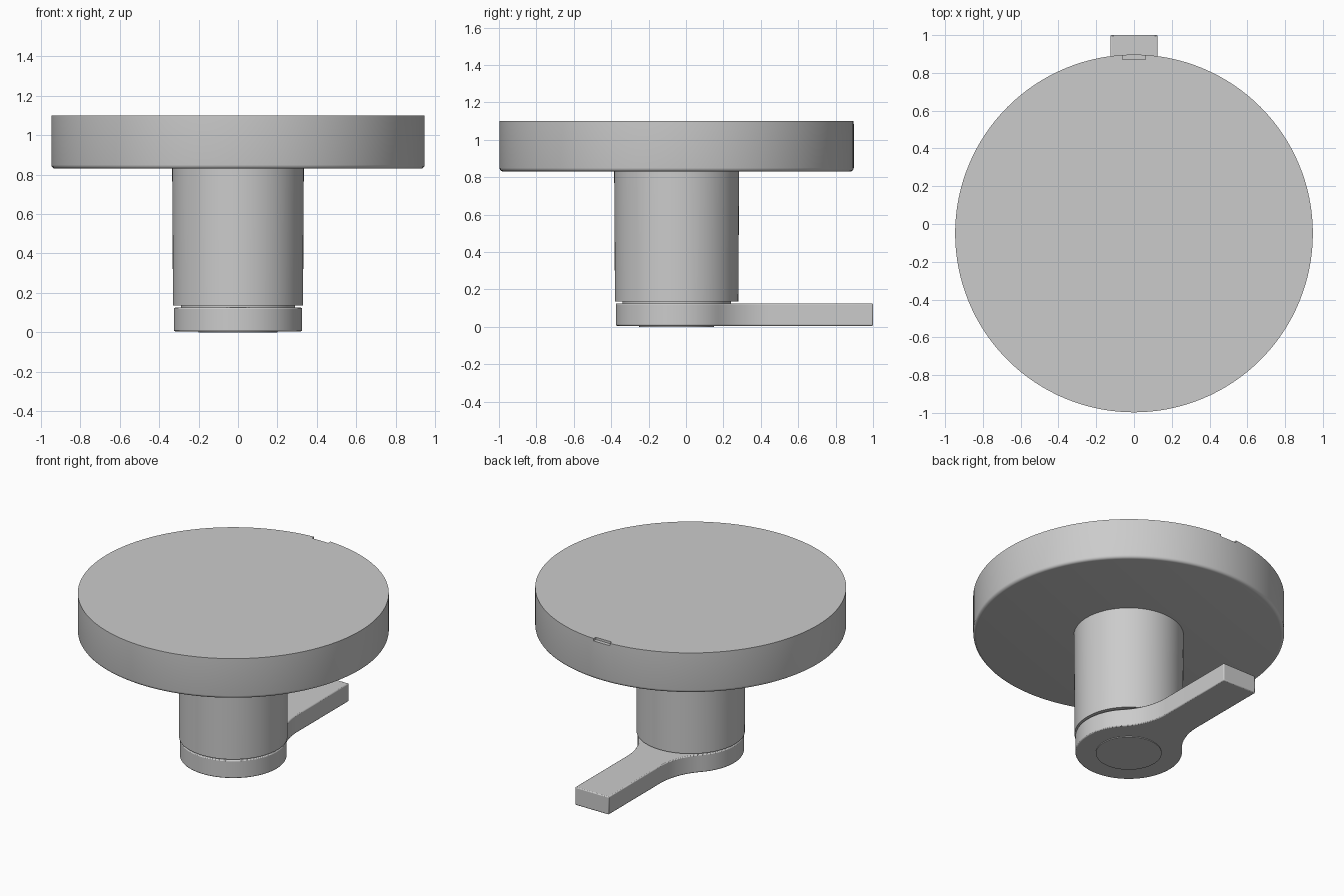
import bpy, bmesh
from math import sin, cos, pi, sqrt, atan2, radians

if "Cube" in bpy.data.objects:
    bpy.data.objects.remove(bpy.data.objects["Cube"])

CY = -0.05   # y of the turning axis


def finish(name, bm):
    bmesh.ops.remove_doubles(bm, verts=bm.verts, dist=1e-5)
    bmesh.ops.recalc_face_normals(bm, faces=bm.faces)
    mesh = bpy.data.meshes.new(name)
    bm.to_mesh(mesh)
    bm.free()
    ob = bpy.data.objects.new(name, mesh)
    bpy.context.collection.objects.link(ob)
    return ob


def smooth(ob):
    bpy.ops.object.select_all(action='DESELECT')
    ob.select_set(True)
    bpy.context.view_layer.objects.active = ob
    bpy.ops.object.shade_smooth_by_angle(angle=radians(30))


def lathe(name, profile, sides=96):
    """Solid of revolution from (radius, z) points, capped at both ends."""
    bm = bmesh.new()
    rings = [[bm.verts.new((r * cos(2 * pi * i / sides), CY + r * sin(2 * pi * i / sides), z))
              for i in range(sides)] for r, z in profile]
    for a, b in zip(rings, rings[1:]):
        for i in range(sides):
            j = (i + 1) % sides
            bm.faces.new((a[i], a[j], b[j], b[i]))
    bm.faces.new(rings[0])
    bm.faces.new(rings[-1])
    return finish(name, bm)


def rounded(radius, z, b, n=4):
    """Rounded bottom edge of a lathe profile."""
    return [(radius - b + b * sin(t), z + b - b * cos(t)) for t in (pi / 2 * k / n for k in range(n + 1))]


# Round top disc with a softened lower rim
disc = lathe("top_disc", rounded(0.947, 0.83, 0.02) + [(0.947, 1.1)], 128)

# Small indicator notch in the back of the rim
bm = bmesh.new()
bmesh.ops.create_cube(bm, size=1)
bmesh.ops.scale(bm, vec=(0.12, 0.1, 0.04), verts=bm.verts)
bmesh.ops.translate(bm, vec=(0, 0.922, 1.105), verts=bm.verts)
cutter = finish("notch_cutter", bm)
cutter.hide_render = True
mod = disc.modifiers.new("notch", 'BOOLEAN')
mod.operation = 'DIFFERENCE'
mod.object = cutter
mod.solver = 'EXACT'
bpy.context.view_layer.objects.active = disc
bpy.ops.object.modifier_apply(modifier=mod.name)
bpy.data.objects.remove(cutter)
smooth(disc)

# Stem and the narrower pin showing in the gap below it
smooth(lathe("stem", [(0.33, 0.135), (0.334, 0.835)]))
smooth(lathe("pin", [(0.29, 0.11), (0.29, 0.15)]))

# Base plate: round hub blended by fillets into a straight lever
R, W, F = 0.325, 0.125, 0.40
fx, fy = W + F, sqrt((R + F) ** 2 - (W + F) ** 2)
a = atan2(fy, fx)
right = [(R * cos(t), CY + R * sin(t)) for t in (-pi / 2 + (a + pi / 2) * k / 32 for k in range(33))]
right += [(fx + F * cos(t), CY + fy + F * sin(t)) for t in (pi + a * (1 - k / 12) for k in range(1, 13))]
right += [(W, 1.0)]
outline = right + [(-x, y) for x, y in reversed(right[1:])]
bm = bmesh.new()
bottom = bm.faces.new([bm.verts.new((x, y, 0.005)) for x, y in outline])
ext = bmesh.ops.extrude_face_region(bm, geom=[bottom], use_keep_orig=True)
bmesh.ops.translate(bm, vec=(0, 0, 0.12), verts=[v for v in ext["geom"] if isinstance(v, bmesh.types.BMVert)])
base = finish("lever_base", bm)
bev = base.modifiers.new("soft_edges", 'BEVEL')
bev.width, bev.segments, bev.limit_method = 0.006, 2, 'ANGLE'
smooth(base)

# Thin foot pad under the hub
smooth(lathe("foot_pad", [(0.2, 0.0), (0.2, 0.01)], 64))
